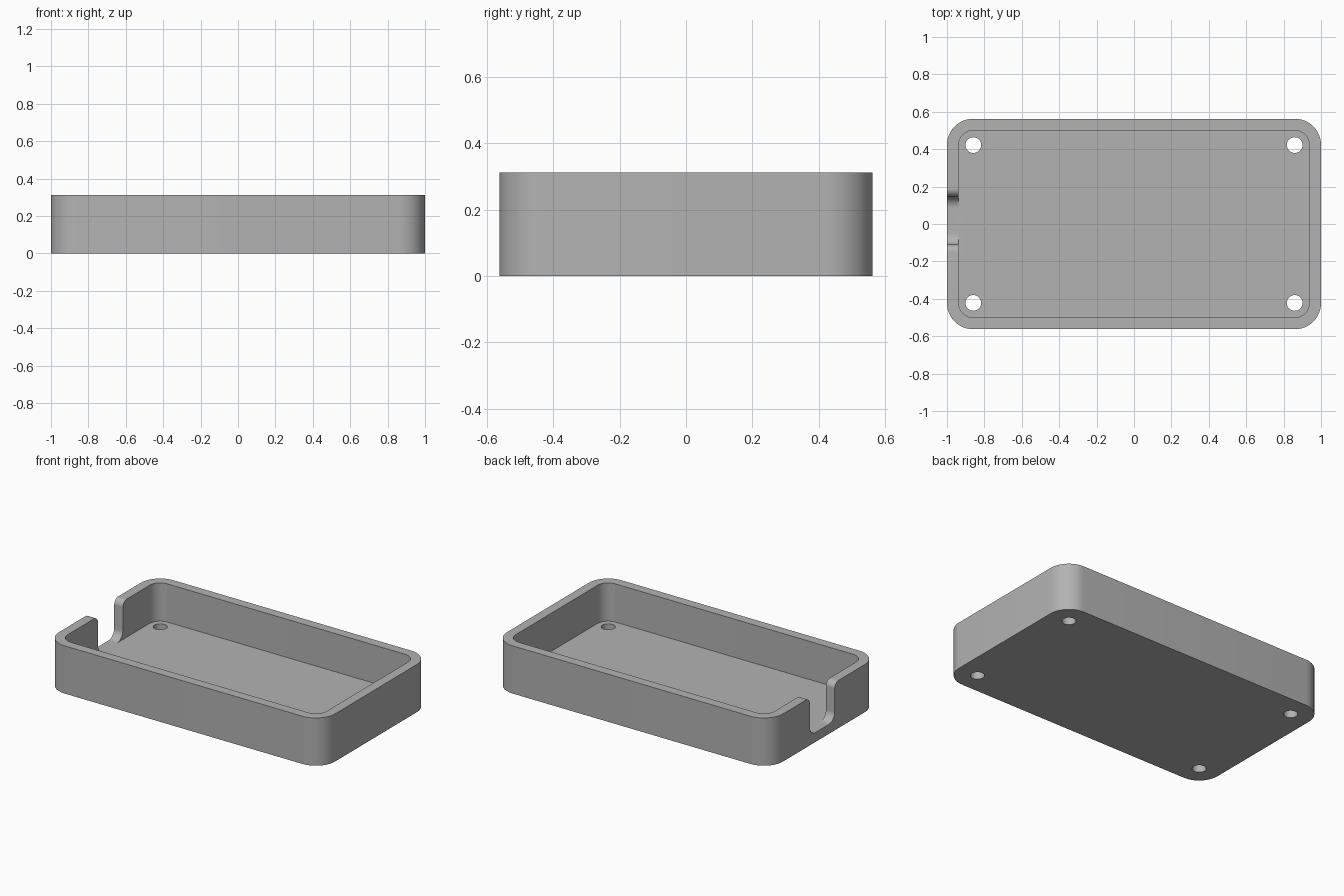
import bpy, bmesh, math
from mathutils import Vector

if "Cube" in bpy.data.objects:
    bpy.data.objects.remove(bpy.data.objects["Cube"])

# Overall sizes
LENGTH, WIDTH, HEIGHT = 2.0, 1.125, 0.3125
WALL, FLOOR = 0.0625, 0.0625
CORNER = 0.14
HOLE_X, HOLE_Y, HOLE_R = 0.859, 0.422, 0.042

grey = bpy.data.materials.new("plain grey")
grey.use_nodes = True
color = (0.45, 0.45, 0.45, 1)
grey.diffuse_color = color
grey.node_tree.nodes["Principled BSDF"].inputs["Base Color"].default_value = color


def rounded(corners, steps=12):
    """Round a polygon given as (u, v, radius) corners."""
    points = []
    for i, (u, v, r) in enumerate(corners):
        p = Vector((u, v))
        if r == 0:
            points.append(p)
            continue
        a = (Vector(corners[i - 1][:2]) - p).normalized()
        b = (Vector(corners[(i + 1) % len(corners)][:2]) - p).normalized()
        # every rounded corner is a right angle
        centre = p + (a + b) * r
        for s in range(steps + 1):
            t = s / steps * math.pi / 2
            points.append(centre - b * r * math.cos(t) - a * r * math.sin(t))
    return points


def prism(name, points, place, direction):
    """Extrude a flat outline, set in space by place(u, v)."""
    bm = bmesh.new()
    face = bm.faces.new([bm.verts.new(place(u, v)) for u, v in points])
    top = bmesh.ops.extrude_face_region(bm, geom=[face])["geom"]
    bmesh.ops.translate(bm, vec=direction,
                        verts=[g for g in top if isinstance(g, bmesh.types.BMVert)])
    bmesh.ops.recalc_face_normals(bm, faces=bm.faces)
    mesh = bpy.data.meshes.new(name)
    bm.to_mesh(mesh)
    bm.free()
    mesh.materials.append(grey)
    obj = bpy.data.objects.new(name, mesh)
    bpy.context.collection.objects.link(obj)
    return obj


def rounded_box(name, length, width, radius, bottom, height):
    x, y = length / 2, width / 2
    outline = rounded([(-x, -y, radius), (x, -y, radius), (x, y, radius), (-x, y, radius)])
    return prism(name, outline, lambda u, v: (u, v, bottom), (0, 0, height))


# Tray body
tray = rounded_box("tray", LENGTH, WIDTH, CORNER, 0, HEIGHT)

# Cavity
cutters = [rounded_box("cavity_cutter", LENGTH - 2 * WALL, WIDTH - 2 * WALL,
                       CORNER - WALL, FLOOR, HEIGHT)]

# Cable notch in the right end wall, rounded at its foot and lip
low, high, lip, foot = -0.11, 0.147, 0.04, 0.06
notch = rounded([(low, FLOOR, foot), (high, FLOOR, foot), (high, HEIGHT, lip),
                 (high + lip, HEIGHT, 0), (high + lip, HEIGHT + 0.1, 0),
                 (low - lip, HEIGHT + 0.1, 0), (low - lip, HEIGHT, 0), (low, HEIGHT, lip)])
# the lip arcs already end on the outer lip points
notch = [p for i, p in enumerate(notch) if (p - notch[i - 1]).length > 1e-5]
cutters.append(prism("notch_cutter", notch, lambda u, v: (-1.1, u, v), (0.2, 0, 0)))

# Screw holes in the floor
circle = [(HOLE_R * math.cos(i * math.tau / 32), HOLE_R * math.sin(i * math.tau / 32))
          for i in range(32)]
for sx in (-1, 1):
    for sy in (-1, 1):
        cutters.append(prism("hole_cutter", circle,
                             lambda u, v: (sx * HOLE_X + u, sy * HOLE_Y + v, -0.1),
                             (0, 0, 0.25)))

# Cut everything out of the tray
bpy.ops.object.select_all(action="DESELECT")
bpy.context.view_layer.objects.active = tray
tray.select_set(True)
for cutter in cutters:
    cutter.hide_render = True
    cut = tray.modifiers.new("cut", "BOOLEAN")
    cut.operation, cut.solver, cut.object = "DIFFERENCE", "EXACT", cutter
    bpy.ops.object.modifier_apply(modifier=cut.name)
    bpy.data.objects.remove(cutter)

bpy.ops.object.shade_smooth_by_angle(angle=math.radians(30))
